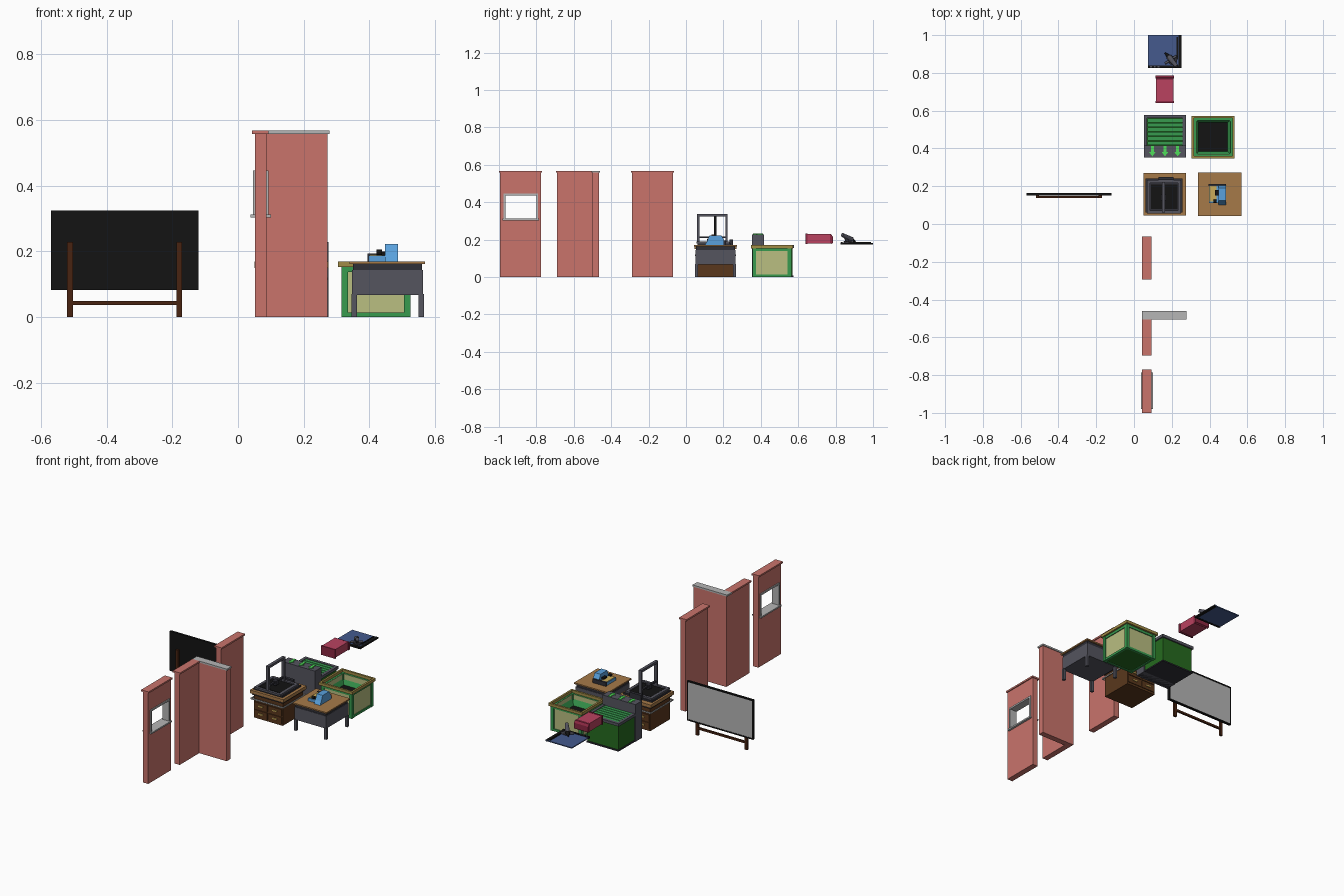
import bpy, bmesh, math
from mathutils import Matrix, Vector

if "Cube" in bpy.data.objects:
    bpy.data.objects.remove(bpy.data.objects["Cube"])

MATS = {}
def mat(name, hexcol):
    m = bpy.data.materials.new(name)
    lin = [(int(hexcol[i:i+2], 16) / 255) ** 2.2 for i in (0, 2, 4)]
    m.diffuse_color = (*lin, 1)
    m.use_nodes = True
    m.node_tree.nodes["Principled BSDF"].inputs["Base Color"].default_value = m.diffuse_color
    MATS[name] = m
for n, h in dict(brick="c8736b", black="1a1a1a", dark="33333a", steel="55555f", wood="a5794a", walnut="5a3a22",
                 green="3a9a50", deep="2a6a24", olive="b8bd80", gold="a08a48", blue="5aa0dc", sand="c8aa5a",
                 red="b84460", maroon="8a2c44", navy="465a8c", lime="50dc5a", silver="b4b4b4", leg="4a2818").items():
    mat(n, h)

def obj(name, bm, m):
    bmesh.ops.recalc_face_normals(bm, faces=bm.faces)
    me = bpy.data.meshes.new(name)
    bm.to_mesh(me); bm.free()
    o = bpy.data.objects.new(name, me)
    bpy.context.collection.objects.link(o)
    me.materials.append(MATS[m])
    return o

def boxes(name, m, *bs):
    """Several boxes (x0,x1,y0,y1,z0,z1) as one object."""
    bm = bmesh.new()
    for x0, x1, y0, y1, z0, z1 in bs:
        M = Matrix.Translation(((x0+x1)/2, (y0+y1)/2, (z0+z1)/2)) @ Matrix.Diagonal((x1-x0, y1-y0, z1-z0, 1))
        bmesh.ops.create_cube(bm, size=1, matrix=M)
    return obj(name, bm, m)

def prism(name, m, pts, a, b, axis):
    """Profile extruded from a to b along axis 'x' (pts are y,z) or 'z' (pts are x,y)."""
    bm = bmesh.new()
    put = (lambda p, t: (t, p[0], p[1])) if axis == 'x' else (lambda p, t: (p[0], p[1], t))
    f = bm.faces.new([bm.verts.new(put(p, a)) for p in pts])
    r = bmesh.ops.extrude_face_region(bm, geom=[f])
    d = Vector(put((0, 0), b - a))
    bmesh.ops.translate(bm, vec=d, verts=[v for v in r['geom'] if isinstance(v, bmesh.types.BMVert)])
    return obj(name, bm, m)

def rod(name, m, p, q, r0, r1=None, n=12):
    p, q = Vector(p), Vector(q)
    M = Matrix.Translation((p+q)/2) @ (q-p).to_track_quat('Z', 'Y').to_matrix().to_4x4()
    bm = bmesh.new()
    bmesh.ops.create_cone(bm, cap_ends=True, segments=n, radius1=r0, radius2=r0 if r1 is None else r1,
                          depth=(q-p).length, matrix=M)
    return obj(name, bm, m)

def ring(x0, x1, y0, y1, z0, z1, t):
    """Four boxes forming a rectangular frame of width t."""
    return ((x0, x1, y0, y0+t, z0, z1), (x0, x1, y1-t, y1, z0, z1),
            (x0, x0+t, y0+t, y1-t, z0, z1), (x1-t, x1, y0+t, y1-t, z0, z1))

# --- Freestanding board, writing side facing back ---
boxes("board_back", "black", (-.57, -.12, .15, .158, .082, .325))
boxes("board_surface", "silver", (-.563, -.127, .158, .161, .089, .318))
boxes("board_frame", "black", (-.57, -.12, .158, .164, .082, .089), (-.57, -.12, .158, .164, .318, .325),
      (-.57, -.563, .158, .164, .082, .325), (-.127, -.12, .158, .164, .082, .325))
boxes("board_stand", "leg", (-.52, -.503, .137, .15, 0, .228), (-.187, -.17, .137, .15, 0, .228),
      (-.503, -.187, .138, .149, .037, .049))

# --- Wall panels ---
wx0, wx1 = .052, .087
boxes("window_wall", "brick", (wx0, wx1, -.995, -.968, 0, .56), (wx0, wx1, -.797, -.775, 0, .56),
      (wx0, wx1, -.968, -.797, 0, .305), (wx0, wx1, -.968, -.797, .447, .56))
boxes("window_wall_cap", "brick", (.043, .093, -1, -.77, .558, .568))
boxes("window_frame", "silver", (.046, .093, -.975, -.965, .308, .447), (.046, .093, -.80, -.79, .308, .447),
      (.046, .093, -.975, -.79, .437, .447), (.038, .1, -.98, -.785, .303, .312))
boxes("corner_wall", "brick", (wx0, wx1, -.69, -.465, 0, .56), (wx1, .273, -.50, -.465, 0, .56))
boxes("corner_wall_side_cap", "brick", (.043, .093, -.695, -.505, .558, .568))
boxes("corner_wall_long_cap", "silver", (.043, .278, -.505, -.46, .558, .568))
boxes("plain_wall", "brick", (wx0, wx1, -.288, -.07, 0, .56))
boxes("plain_wall_cap", "brick", (.043, .093, -.293, -.065, .558, .568))

# --- Drawer cabinet with gantry machine ---
boxes("cabinet_body", "walnut", (.065, .262, .06, .255, 0, .148))
boxes("cabinet_top", "wood", (.05, .276, .045, .27, .15, .17))
boxes("cabinet_top_trim", "dark", (.058, .268, .053, .262, .14, .151))
boxes("cabinet_rail", "silver", *ring(.052, .274, .047, .268, .113, .121, .005))
drawers, knobs = [], []
for x in (.07, .167):
    for z in (.012, .06):
        for y0, y1, k0, k1 in ((.055, .061, .05, .056), (.254, .26, .259, .265)):
            drawers.append((x, x+.09, y0, y1, z, z+.04))
            knobs.append((x+.03, x+.06, k0, k1, z+.018, z+.025))
boxes("drawers", "walnut", *drawers)
boxes("drawer_handles", "sand", *knobs)
boxes("machine_base", "dark", (.062, .258, .062, .24, .17, .18))
boxes("machine_base_rim", "steel", *ring(.07, .25, .055, .233, .178, .19, .016))
boxes("machine_bed", "black", (.09, .23, .08, .21, .18, .187))
boxes("gantry", "steel", (.147, .165, .06, .073, .18, .335), (.147, .165, .21, .223, .18, .335),
      (.147, .165, .06, .223, .323, .337))
boxes("gantry_crossbar", "dark", (.15, .162, .07, .213, .208, .217))
boxes("tool_head", "dark", (.143, .169, .125, .155, .196, .222))
boxes("machine_controller", "dark", (.13, .21, .232, .25, .17, .20))

# --- Work table with small sewing-style machine ---
boxes("table_top", "wood", (.34, .57, .043, .272, .162, .17))
boxes("table_band", "dark", (.35, .56, .053, .262, .143, .163))
boxes("table_apron", "steel", (.347, .563, .05, .265, .067, .144))
boxes("table_legs", "steel", *[(x, x+.016, y, y+.016, 0, .07) for x in (.346, .55) for y in (.048, .25)])
prism("machine_column", "blue", [(.10, .17), (.212, .17), (.207, .19), (.19, .222), (.125, .222), (.112, .19)],
      .447, .487, 'x')
boxes("machine_plate", "blue", (.397, .447, .112, .205, .17, .188))
boxes("machine_work_surface", "sand", (.4, .438, .118, .2, .188, .191))
boxes("machine_slot", "black", (.43, .447, .15, .18, .186, .2))
boxes("machine_back_bar", "dark", (.395, .487, .2, .213, .17, .194))
rod("machine_dial", "black", (.422, .12, .197), (.438, .12, .197), .009)

# --- Planter-style bin ---
boxes("bin_panels", "olive", *ring(.322, .518, .362, .556, .01, .152, .008))
boxes("bin_posts", "green", *[(x, x+.02, y, y+.02, 0, .155) for x in (.315, .505) for y in (.355, .543)])
boxes("bin_rails", "green", *ring(.317, .523, .357, .561, 0, .014, .012),
      *ring(.317, .523, .357, .561, .138, .153, .012))
boxes("bin_rim", "gold", *ring(.305, .533, .347, .573, .153, .17, .012))
boxes("bin_bottom", "deep", (.32, .52, .36, .558, .004, .012))
bm = bmesh.new()
outer, inner = [[bm.verts.new((.419+sx*h, .46+sy*h, z)) for sx, sy in ((-1, -1), (1, -1), (1, 1), (-1, 1))]
                for h, z in ((.108, .168), (.076, .09))]
for i in range(4):
    j = (i+1) % 4
    bm.faces.new((outer[i], outer[j], inner[j], inner[i]))
obj("bin_liner", bm, "green")
boxes("bin_floor", "black", (.342, .496, .383, .537, .085, .091))

# --- Slatted machine with arrow console ---
boxes("slat_machine_body", "deep", (.06, .268, .40, .57, .005, .155))
boxes("slat_machine_base", "dark", (.055, .273, .36, .576, 0, .008))
boxes("slat_machine_rim", "steel", *ring(.052, .276, .355, .578, .155, .172, .018))
boxes("slat_bed", "deep", (.07, .258, .41, .562, .15, .162))
boxes("slats", "green", *[(.072, .256, .418+i*.024, .438+i*.024, .16, .17) for i in range(6)])
boxes("console", "steel", (.052, .276, .352, .416, 0, .228))
for i in range(3):
    c = .097 + i*.067
    prism("arrow_%d" % (i+1), "lime", [(c-.008, .413), (c-.008, .38), (c-.017, .38), (c, .358), (c+.017, .38),
                                     (c+.008, .38), (c+.008, .413)], .228, .232, 'z')

# --- Small red box, floating at table height ---
prism("red_box", "red", [(.645, .18), (.775, .18), (.775, .225), (.768, .23), (.645, .23)], .117, .208, 'x')
prism("red_box_end", "maroon", [(.77, .182), (.776, .176), (.785, .182), (.785, .216), (.776, .229), (.77, .229)],
      .114, .211, 'x')
boxes("red_box_lip", "maroon", (.114, .211, .64, .65, .176, .232))

# --- Blue mat with tool ---
boxes("mat", "navy", (.075, .25, .828, 1.0, .175, .181))
boxes("mat_edges", "black", (.073, .252, .826, .84, .174, .184), (.236, .252, .84, 1.0, .174, .183))
rod("tool_base", "dark", (.205, .865, .18), (.205, .865, .19), .024)
rod("tool_stem", "dark", (.205, .865, .188), (.21, .85, .215), .008)
rod("tool_barrel", "steel", (.225, .835, .226), (.185, .885, .2), .01, .015)
rod("tool_tip", "black", (.185, .885, .2), (.165, .905, .19), .012, .004)
rod("tool_arm", "steel", (.165, .85, .188), (.225, .89, .19), .006)
boxes("mat_cable", "black", (.226, .232, .87, .99, .181, .187))
boxes("mat_buttons", "steel", *[(.085+i*.02, .095+i*.02, .829, .837, .184, .187) for i in range(3)])
